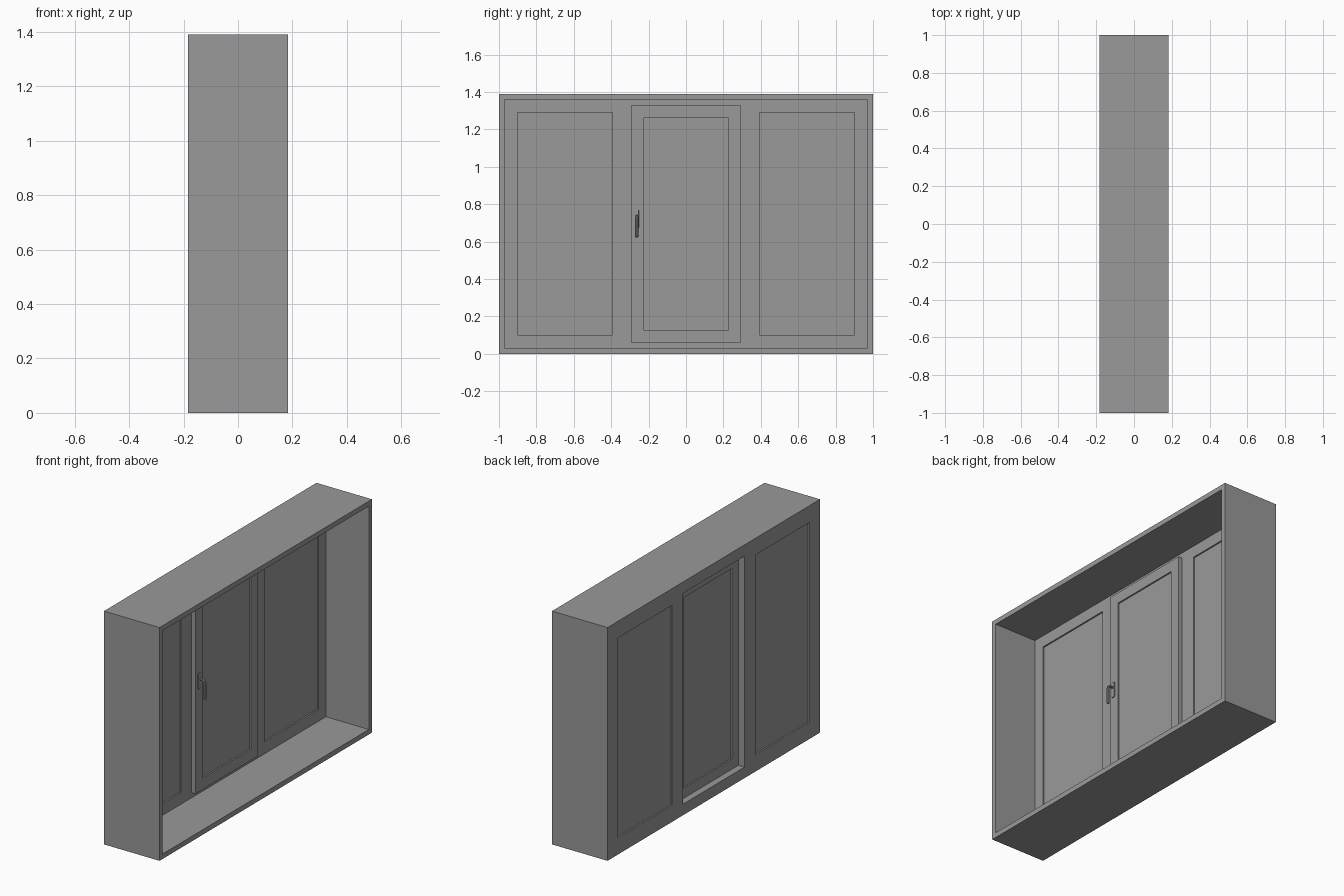
import bpy
from mathutils import Vector

if "Cube" in bpy.data.objects:
    bpy.data.objects.remove(bpy.data.objects["Cube"])

# Dark grey paint for every part
grey = bpy.data.materials.new("dark_grey")
grey.diffuse_color = (0.32, 0.32, 0.32, 1)
grey.use_nodes = True
grey.node_tree.nodes["Principled BSDF"].inputs["Base Color"].default_value = grey.diffuse_color


def box(name, lo, hi):
    lo, hi = Vector(lo), Vector(hi)
    bpy.ops.mesh.primitive_cube_add(size=1, location=(lo + hi) / 2)
    ob = bpy.context.object
    ob.name = name
    ob.scale = hi - lo
    bpy.ops.object.transform_apply(location=False, rotation=False, scale=True)
    ob.data.materials.append(grey)
    return ob


def activate(ob):
    bpy.ops.object.select_all(action='DESELECT')
    ob.select_set(True)
    bpy.context.view_layer.objects.active = ob


def cut(ob, lo, hi):
    cutter = box("cutter", lo, hi)
    mod = ob.modifiers.new("cut", 'BOOLEAN')
    mod.operation, mod.solver, mod.object = 'DIFFERENCE', 'EXACT', cutter
    activate(ob)
    bpy.ops.object.modifier_apply(modifier=mod.name)
    bpy.data.objects.remove(cutter)


BACK, FRONT = -0.183, 0.183     # outer and room side of the wall box
FACE = -0.10                    # room side of the fixed frame
SASH_BACK, SASH_FRONT = -0.143, -0.075
REVEAL = 0.009                  # how far panes sit behind their frames

# Deep surround with the fixed window frame at its back
frame = box("window_frame", (BACK, -1, 0), (FRONT, 1, 1.39))
cut(frame, (FACE, -0.97, 0.03), (0.3, 0.97, 1.36))
cut(frame, (-0.3, -0.288, 0.066), (0, 0.288, 1.322))
cut(frame, (SASH_BACK, -0.293, 0.06), (0, 0.293, 1.328))

# Fixed side panes
for name, side in (("left_pane", -1), ("right_pane", 1)):
    y0, y1 = sorted((side * 0.392, side * 0.902))
    cut(frame, (-0.3, y0, 0.10), (0, y1, 1.29))
    box(name, (BACK + REVEAL, y0, 0.10), (FACE - REVEAL, y1, 1.29))

# Opening centre sash and its pane
sash = box("centre_sash", (SASH_BACK, -0.293, 0.06), (SASH_FRONT, 0.293, 1.328))
cut(sash, (-0.3, -0.228, 0.127), (0, 0.228, 1.262))
box("centre_pane", (SASH_BACK + REVEAL, -0.228, 0.127), (SASH_FRONT - REVEAL, 0.228, 1.262))

# Handle plate with softened corners
HY = -0.263
plate = box("handle_plate", (SASH_FRONT, HY - 0.011, 0.675), (SASH_FRONT + 0.008, HY + 0.011, 0.77))
bev = plate.modifiers.new("bevel", 'BEVEL')
bev.width, bev.segments = 0.003, 2

# Handle lever: neck out of the plate, bend, grip hanging down
path = [(-0.072, 0.736), (-0.048, 0.736), (-0.041, 0.733), (-0.036, 0.727),
        (-0.034, 0.718), (-0.034, 0.626), (-0.034, 0.622)]
radii = [0.85, 0.85, 0.95, 1, 1, 1, 0.6]
curve = bpy.data.curves.new("handle_lever", 'CURVE')
curve.dimensions = '3D'
curve.bevel_depth, curve.bevel_resolution, curve.use_fill_caps = 0.0085, 3, True
spline = curve.splines.new('POLY')
spline.points.add(len(path) - 1)
for p, (x, z), r in zip(spline.points, path, radii):
    p.co, p.radius = (x, HY, z, 1), r
curve.materials.append(grey)
lever = bpy.data.objects.new("handle_lever", curve)
bpy.context.collection.objects.link(lever)
activate(lever)
bpy.ops.object.convert(target='MESH')
bpy.ops.object.shade_smooth_by_angle()
